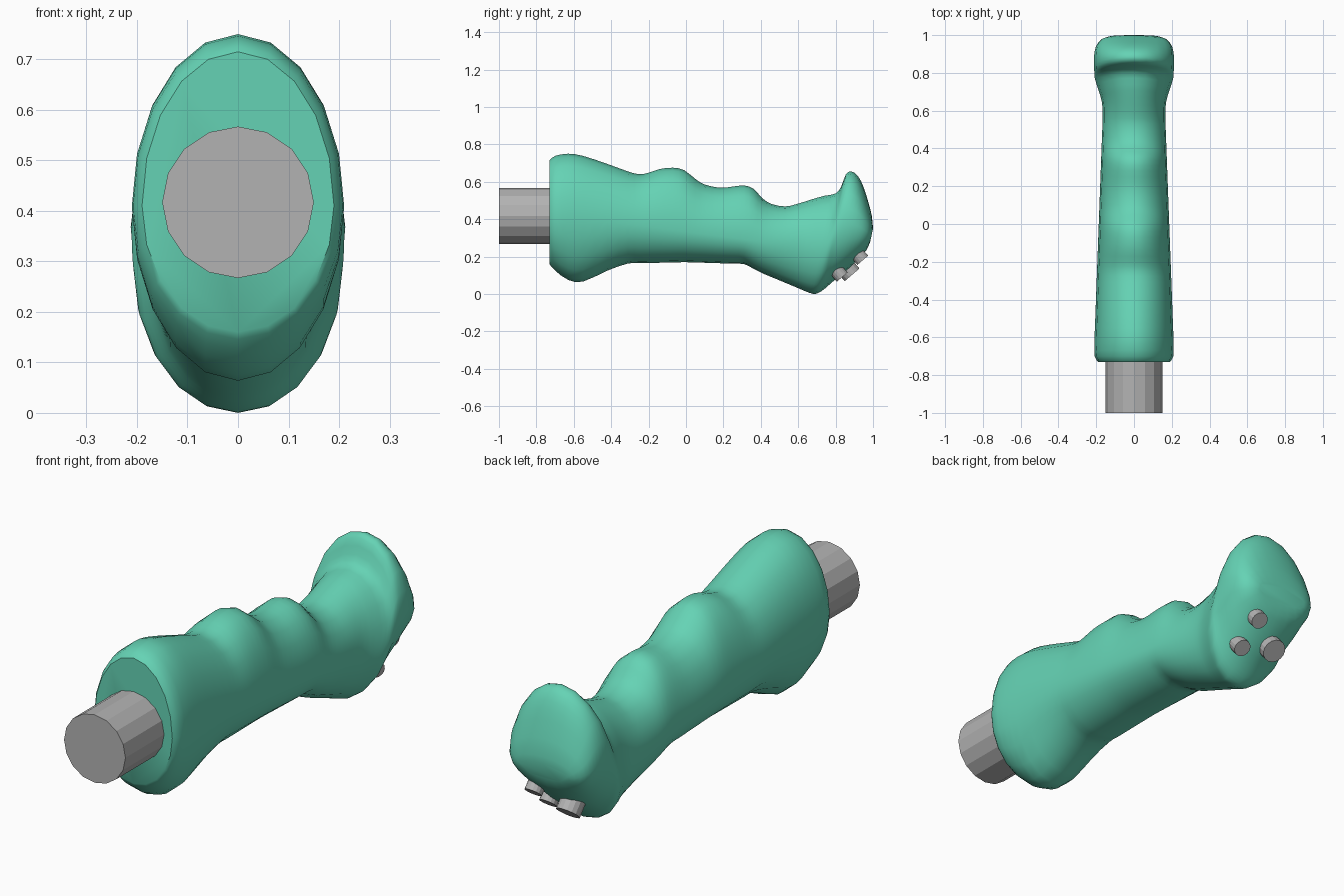
import bpy, bmesh, math
from mathutils import Vector

if "Cube" in bpy.data.objects:
    bpy.data.objects.remove(bpy.data.objects["Cube"])


def material(name, rgb):
    m = bpy.data.materials.new(name)
    m.diffuse_color = (*rgb, 1)
    m.use_nodes = True
    m.node_tree.nodes["Principled BSDF"].inputs["Base Color"].default_value = m.diffuse_color
    return m


teal = material("teal rubber", (0.13, 0.65, 0.46))
grey = material("grey metal", (0.45, 0.45, 0.45))


def finish(bm, name, mat):
    bmesh.ops.recalc_face_normals(bm, faces=bm.faces)
    me = bpy.data.meshes.new(name)
    bm.to_mesh(me)
    bm.free()
    me.materials.append(mat)
    ob = bpy.data.objects.new(name, me)
    bpy.context.collection.objects.link(ob)
    return ob


def interp(keys, y):
    for (a, u), (b, v) in zip(keys, keys[1:]):
        if y <= b:
            return u + (v - u) * (y - a) / (b - a)
    return keys[-1][1]


# Body profiles along y: finger-grooved top, underside, half width, widest line
top = [(-.73, .715), (-.70, .738), (-.63, .75), (-.55, .738), (-.42, .695),
       (-.31, .655), (-.25, .64), (-.20, .648), (-.14, .668), (-.07, .675),
       (-.01, .662), (.05, .615), (.10, .585), (.18, .568), (.25, .574),
       (.31, .58), (.36, .563), (.41, .51), (.46, .48), (.53, .468), (.59, .48)]
bottom = [(-.73, .16), (-.70, .125), (-.63, .075), (-.55, .066), (-.42, .125),
          (-.31, .163), (0, .17), (.31, .16), (.41, .11), (.59, .035)]
width = [(-.73, .19), (-.70, .208), (-.63, .21), (.53, .167), (.59, .166)]
seam = [(-.73, .41), (-.55, .405), (.46, .272), (.59, .265)]

rings = [(y, z, y, interp(bottom, y), interp(width, y), interp(seam, y))
         for y, z in top]

# Flared head: tilted rings (top y, top z, bottom y, bottom z, half width)
head = [(.67, .505, .62, .022, .17), (.74, .525, .66, .006, .185),
        (.80, .537, .69, .0, .20), (.83, .575, .72, .012, .208),
        (.855, .64, .75, .035, .21), (.885, .655, .79, .07, .212),
        (.92, .63, .84, .11, .212), (.95, .57, .89, .155, .207),
        (.975, .49, .93, .195, .195), (.993, .42, .965, .235, .17),
        (1.0, .35, .985, .28, .13)]
rings += [(a, b, c, d, w, (b + d) / 2) for a, b, c, d, w in head]


def smooth(rs, n):
    """Catmull-Rom subdivision of the ring parameters."""
    out = []
    for i in range(len(rs) - 1):
        p = [Vector(rs[max(0, min(len(rs) - 1, i + k))]) for k in (-1, 0, 1, 2)]
        for s in range(n):
            t = s / n
            out.append(p[1] + .5 * t * (p[2] - p[0]
                       + t * (2 * p[0] - 5 * p[1] + 4 * p[2] - p[3]
                              + t * (3 * (p[1] - p[2]) + p[3] - p[0]))))
    return out + [Vector(rs[-1])]


# Grip: loft of 20-sided ovals
SIDES = 20
bm = bmesh.new()
loops = []
for yt, zt, yb, zb, w, zc in smooth(rings, 2):
    loop = []
    for i in range(SIDES):
        a = 2 * math.pi * i / SIDES
        s = math.sin(a)
        z = zc + s * ((zt - zc) if s > 0 else (zc - zb))
        y = yb + (yt - yb) * (z - zb) / (zt - zb)
        loop.append(bm.verts.new((w * math.cos(a), y, z)))
    loops.append(loop)
for l0, l1 in zip(loops, loops[1:]):
    for i in range(SIDES):
        j = (i + 1) % SIDES
        bm.faces.new((l0[i], l0[j], l1[j], l1[i]))
bm.faces.new(loops[0])
bm.faces.new(loops[-1])
grip = finish(bm, "grip", teal)
bpy.context.view_layer.objects.active = grip
grip.select_set(True)
bpy.ops.object.shade_smooth_by_angle(angle=math.radians(45))


def cylinder(name, start, end, radius, sides):
    start, end = Vector(start), Vector(end)
    axis = end - start
    bm = bmesh.new()
    bmesh.ops.create_cone(bm, cap_ends=True, segments=sides, radius1=radius,
                          radius2=radius, depth=axis.length)
    ob = finish(bm, name, grey)
    ob.location = (start + end) / 2
    ob.rotation_euler = axis.to_track_quat('Z', 'Y').to_euler()
    return ob


# Bar that the grip is mounted on
cylinder("mounting_bar", (0, -1, .417), (0, -.70, .417), .15, 16)

# Three buttons on the sloping underside of the head
out = Vector((0, .65, -.76))
for name, tip, r in (("button_upper", (.085, .945, .18), .038),
                     ("button_lower", (.09, .835, .09), .038),
                     ("button_large", (-.045, .888, .102), .052)):
    tip = Vector(tip)
    cylinder(name, tip - out * .09, tip, r, 16)
